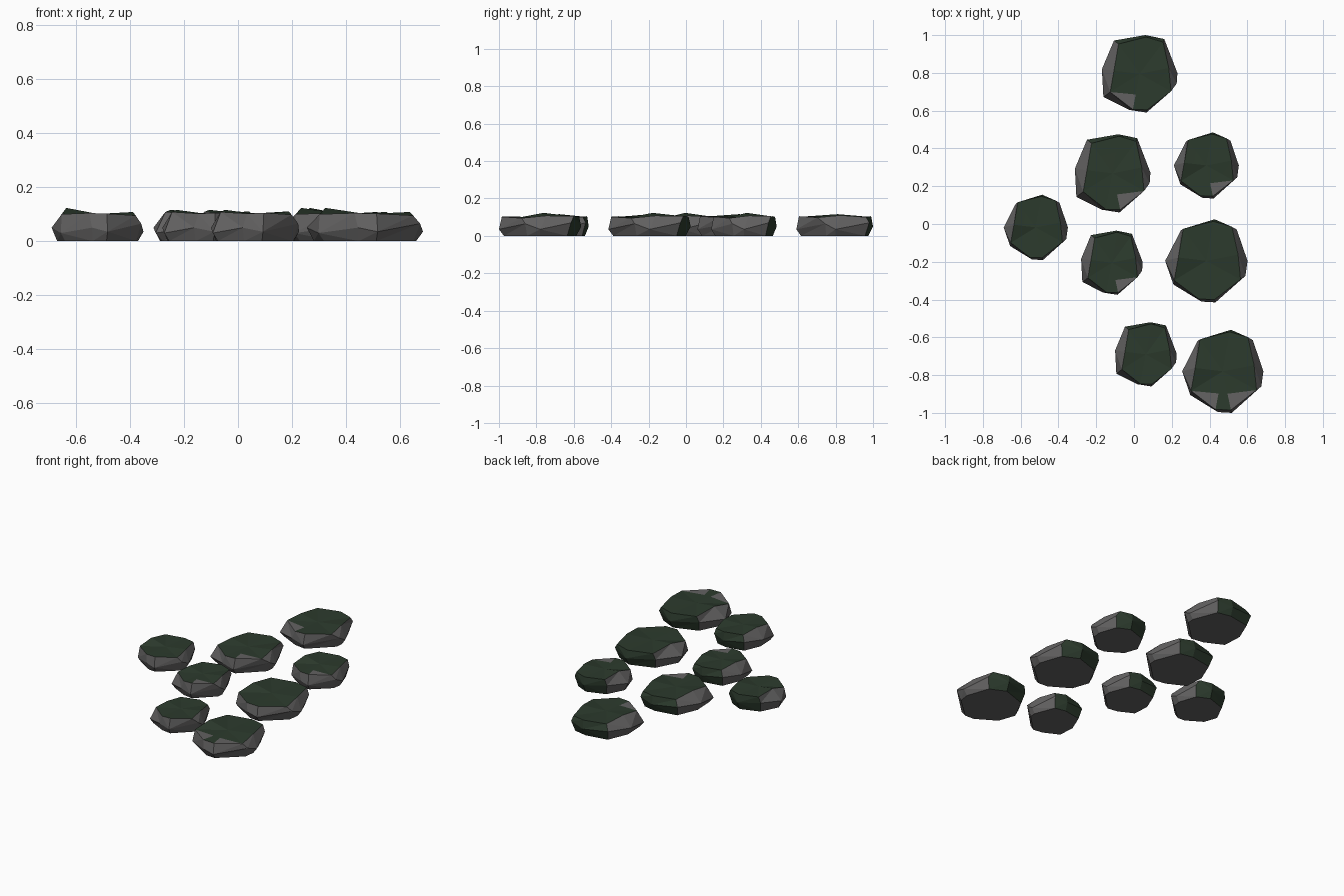
import bpy
import bmesh
from mathutils import Vector

cube = bpy.data.objects.get("Cube")
if cube:
    bpy.data.objects.remove(cube, do_unlink=True)


def material(name, color):
    mat = bpy.data.materials.new(name)
    mat.use_nodes = True
    mat.diffuse_color = color
    bsdf = mat.node_tree.nodes["Principled BSDF"]
    bsdf.inputs["Base Color"].default_value = color
    bsdf.inputs["Roughness"].default_value = 0.9
    return mat


stone_grey = material("stone grey", (0.125, 0.122, 0.122, 1))
moss_green = material("moss green", (0.025, 0.043, 0.026, 1))

# Widest outlines of the two stone shapes, clockwise from the back
BLUNT = [(.15, 1), (.65, .9), (1, .02), (.98, -.25), (.18, -1),
         (-.28, -.93), (-.96, -.6), (-1, .12), (-.68, .86)]
PEAKED = [(.2, 1), (.74, .75), (1, 0), (.95, -.36), (.22, -1),
          (-.12, -.98), (-.8, -.57), (-1, 0), (-.62, .73)]
# Rim of the mossy top, shared by both shapes
RIM = [(.17, .95), (.62, .82), (.77, .15), (.83, -.45), (.2, -.93),
       (-.18, -.92), (-.78, -.47), (-.68, .08), (-.56, .77)]
WAIST_Z = [.05, .07, .035, .065, .035, .05, .03, .05, .065]
BLUNT_Z = [.105, .1, .11, .098, .105, .102, .108, .116, .104]
PEAKED_Z = [.102, .105, .108, .095, .102, .104, .1, .123, .106]


def build_stone(name, x, y, rx, ry, outline, rim_z, bare):
    """bare: rim segments where grey stone shows through the moss."""
    bm = bmesh.new()
    n = len(outline)

    def ring(points, heights, scale=1):
        return [bm.verts.new((px * rx * scale, py * ry * scale, z))
                for (px, py), z in zip(points, heights)]

    base = ring(outline, [0] * n, .88)
    waist = ring(outline, WAIST_Z)
    rim = ring(RIM, rim_z)
    inner = ring(RIM, [.6 * z + .04 for z in rim_z], .58)
    centre = bm.verts.new((0, 0, .101))

    # Flat underside and faceted flanks, mossy on the back
    sides = [bm.faces.new(base)]
    for i in range(n):
        j = (i + 1) % n
        sides.append(bm.faces.new((base[j], base[i], waist[i], waist[j])))
        sides.append(bm.faces.new((waist[j], waist[i], rim[i], rim[j])))
    bmesh.ops.recalc_face_normals(bm, faces=sides)
    for face in sides:
        face.normal_update()
        flat = Vector((face.normal.x, face.normal.y))
        if flat.length > .2 and flat.normalized().y > .62:
            face.material_index = 1

    # Uneven mossy top
    for i in range(n):
        j = (i + 1) % n
        if i < 5:
            tris = [(rim[j], rim[i], inner[j]), (inner[j], rim[i], inner[i])]
        else:
            tris = [(rim[j], rim[i], inner[i]), (rim[j], inner[i], inner[j])]
        tris.append((inner[j], inner[i], centre))
        for k, tri in enumerate(tris):
            face = bm.faces.new(tri)
            face.material_index = 0 if k == 0 and i in bare else 1

    bmesh.ops.recalc_face_normals(bm, faces=bm.faces[:])
    bmesh.ops.triangulate(bm, faces=[f for f in sides if len(f.verts) == 4])
    mesh = bpy.data.meshes.new(name)
    bm.to_mesh(mesh)
    bm.free()
    mesh.materials.append(stone_grey)
    mesh.materials.append(moss_green)
    stone = bpy.data.objects.new(name, mesh)
    stone.location = (x, y, 0)
    bpy.context.collection.objects.link(stone)


# Winding path of stepping stones
FRONT_RIGHT, FRONT_LEFT = 5, 3
blunt, peaked = (BLUNT, BLUNT_Z), (PEAKED, PEAKED_Z)
path = [
    (.03, .795, .2, .205, blunt, [FRONT_RIGHT]),
    (-.113, .268, .2, .207, blunt, [FRONT_LEFT]),
    (.383, .31, .172, .175, peaked, [FRONT_LEFT]),
    (-.52, -.018, .17, .173, peaked, []),
    (-.117, -.205, .163, .17, blunt, [FRONT_LEFT]),
    (.383, -.195, .218, .22, peaked, []),
    (.063, -.69, .163, .17, blunt, []),
    (.47, -.78, .215, .22, peaked, [FRONT_RIGHT, FRONT_LEFT]),
]
for number, (x, y, rx, ry, (outline, rim_z), bare) in enumerate(path, 1):
    build_stone(f"stepping_stone_{number}", x, y, rx, ry, outline, rim_z, bare)
